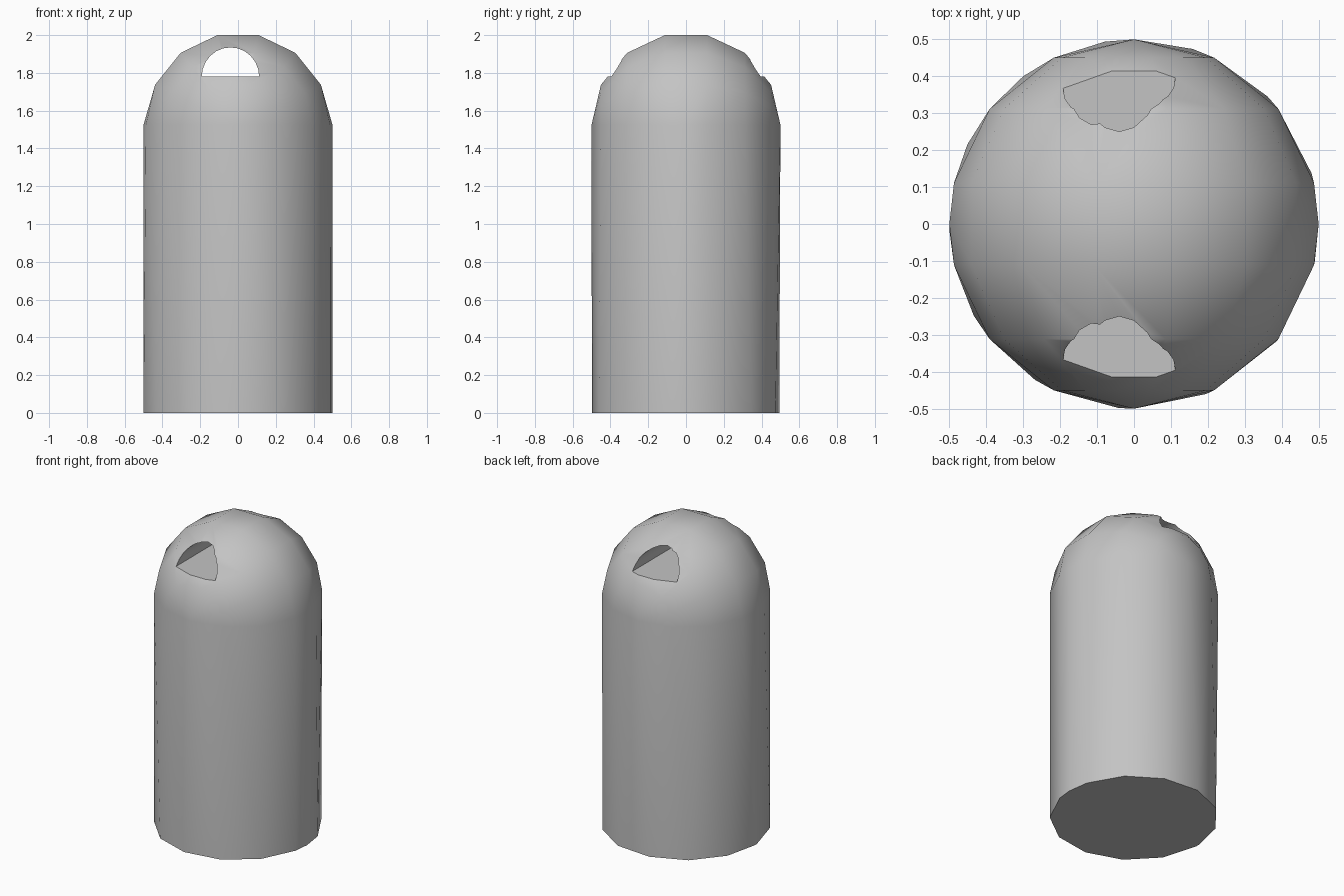
import bpy
import bmesh
from math import sin, cos, pi, radians
from mathutils import Vector

cube = bpy.data.objects.get("Cube")
if cube:
    bpy.data.objects.remove(cube, do_unlink=True)

RADIUS = 0.5
SEGMENTS = 14
SPRING = 1.525      # height where the dome starts
BODY_SIDES = 13


def make_object(name, bm):
    bmesh.ops.recalc_face_normals(bm, faces=bm.faces)
    mesh = bpy.data.meshes.new(name)
    bm.to_mesh(mesh)
    bm.free()
    obj = bpy.data.objects.new(name, mesh)
    bpy.context.collection.objects.link(obj)
    return obj


# Material
grey = bpy.data.materials.new("plain grey")
grey.use_nodes = True
colour = (0.55, 0.55, 0.55, 1)
grey.diffuse_color = colour
grey.node_tree.nodes["Principled BSDF"].inputs["Base Color"].default_value = colour

# Domed body: a half sphere with its poles on y, hulled down to the base polygon
points = []
step = 2 * pi / SEGMENTS
for ring in range(SEGMENTS // 2):
    tilt = (ring - 3) * step
    for side in (-1, 1):
        lat = side * step / 2 + tilt
        y, r = RADIUS * sin(lat), RADIUS * cos(lat)
        if r < 0.01:
            continue
        for k in range(SEGMENTS // 2 + 1):
            a = (k - SEGMENTS / 4) * step
            points.append((r * sin(a), y, SPRING + r * cos(a)))
for side in (-1, 1):
    points.append((0, side * RADIUS, SPRING))
    for z in (0, SPRING):
        points.append((side * RADIUS, 0, z))
for k in range(BODY_SIDES):
    a = radians(16) + 2 * pi * k / BODY_SIDES
    points.append((RADIUS * cos(a), RADIUS * sin(a), 0))

bm = bmesh.new()
for p in points:
    bm.verts.new(p)
bmesh.ops.remove_doubles(bm, verts=bm.verts, dist=0.001)
hull = bmesh.ops.convex_hull(bm, input=bm.verts)
spare = [v for v in bm.verts if not v.link_faces]
bmesh.ops.delete(bm, geom=spare, context='VERTS')
bmesh.ops.dissolve_limit(bm, angle_limit=radians(0.5), verts=bm.verts, edges=bm.edges)
body = make_object("domed_body", bm)
body.data.materials.append(grey)

# Half-round tunnel cutter running front to back
bm = bmesh.new()
arc = [pi * k / 12 for k in range(13)]
profile = [bm.verts.new((-0.04 + 0.152 * cos(a), -1, 1.78 + 0.155 * sin(a))) for a in arc]
face = bm.faces.new(profile)
grown = bmesh.ops.extrude_face_region(bm, geom=[face])["geom"]
bmesh.ops.translate(bm, vec=Vector((0, 2, 0)),
                    verts=[g for g in grown if isinstance(g, bmesh.types.BMVert)])
cutter = make_object("tunnel_cutter", bm)
cutter.hide_render = True

# Cut the tunnel, then smooth the facets
cut = body.modifiers.new("tunnel", 'BOOLEAN')
cut.operation = 'DIFFERENCE'
cut.solver = 'EXACT'
cut.object = cutter
bpy.ops.object.select_all(action='DESELECT')
body.select_set(True)
bpy.context.view_layer.objects.active = body
bpy.ops.object.modifier_apply(modifier=cut.name)
bpy.data.objects.remove(cutter, do_unlink=True)
bpy.ops.object.shade_smooth_by_angle(angle=radians(35))
